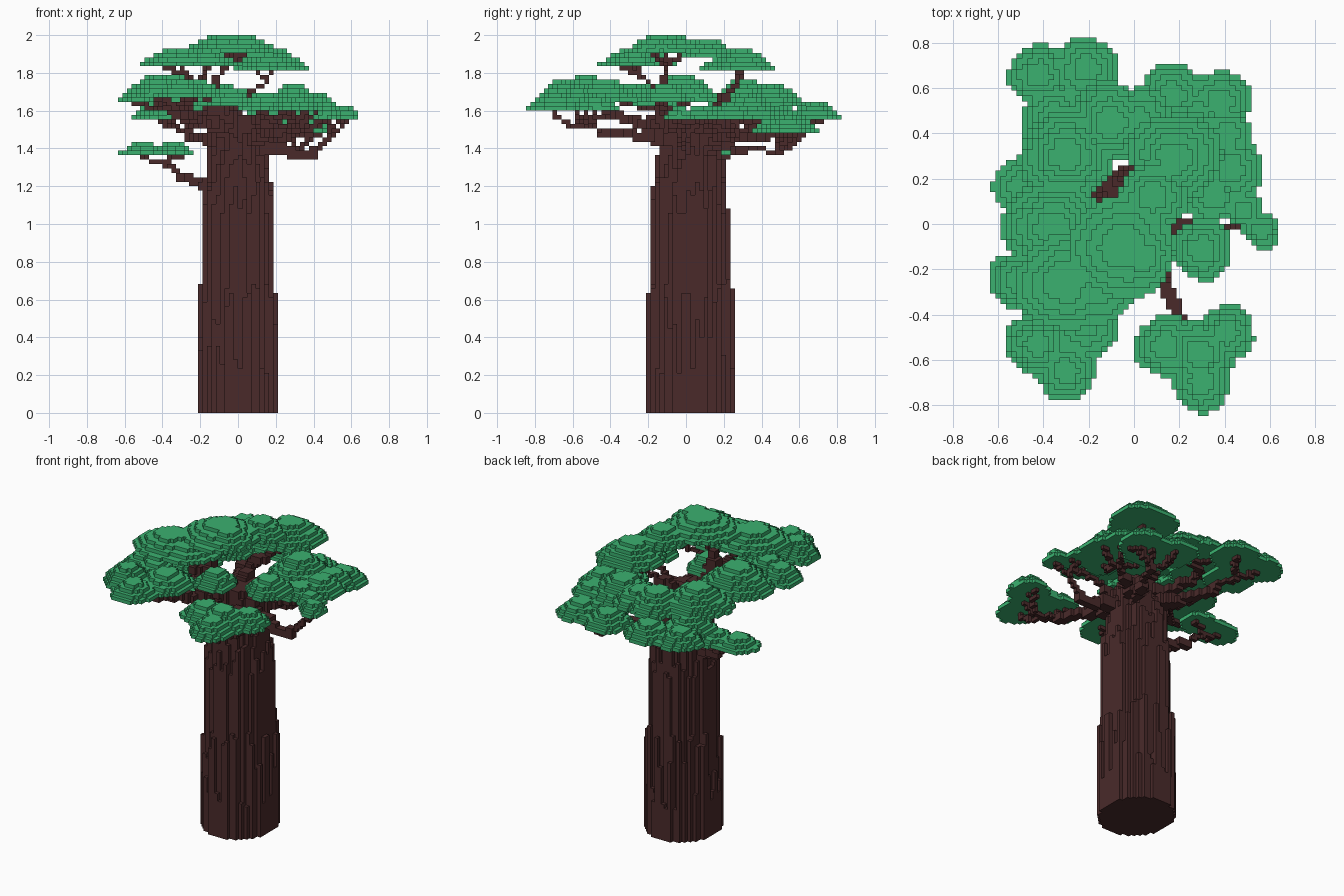
import bpy, bmesh, math, random
from mathutils import Vector

random.seed(4)
V = 2 / 85  # voxel edge length

old = bpy.data.objects.get("Cube")
if old:
    bpy.data.objects.remove(old, do_unlink=True)


def material(name, rgb):
    m = bpy.data.materials.new(name)
    m.use_nodes = True
    m.diffuse_color = (*rgb, 1)
    m.node_tree.nodes["Principled BSDF"].inputs["Base Color"].default_value = (*rgb, 1)
    return m


bark = material("dark_bark", (0.067, 0.023, 0.023))
leaf = material("leaf_green", (0.043, 0.44, 0.16))


def cell(p):
    return tuple(math.floor(c / V) for c in p)


def disc(x, y, r, phase=0.0, wobble=0.0):
    """Grid columns whose centres lie in a slightly wavy circle."""
    n = math.ceil(r * 1.2 / V) + 1
    cx, cy, _ = cell((x, y, 0))
    for i in range(cx - n, cx + n + 1):
        for j in range(cy - n, cy + n + 1):
            dx, dy = (i + .5) * V - x, (j + .5) * V - y
            if math.hypot(dx, dy) <= r * (1 + wobble * math.sin(3 * math.atan2(dy, dx) + phase)):
                yield i, j


def leaf_pad(x, y, z, r, layers=None):
    """Flat-bottomed stepped dome of leaves."""
    layers = layers or round(r * 29)
    base, phase, out = round(z / V), x * 20 + y * 9, set()
    for k in range(layers):
        rr = r * (1 - .8 * (k / layers) ** 1.2)
        out |= {(i, j, base + k) for i, j in disc(x, y, rr, phase, .05)}
    return out


def limb(points, thick=1, thin=1):
    """Stepped branch along a polyline, tapering in voxels."""
    out, pts = set(), [Vector(p) for p in points]
    for s, (a, b) in enumerate(zip(pts, pts[1:])):
        steps = math.ceil((b - a).length / V * 2)
        for n in range(steps + 1):
            f = (s + n / steps) / (len(pts) - 1)
            w = round(thick + (thin - thick) * f)
            i, j, k = cell(a.lerp(b, n / steps))
            o = w // 2
            out |= {(i + u - o, j + v - o, k + t - o)
                    for u in range(w) for v in range(w) for t in range(w)}
    return out


# Trunk: upright columns of bark, lower towards the rim
trunk = set()
for i, j in disc(0, .02, .26):
    x, y = (i + .5) * V, (j + .5) * V - .02
    r = math.hypot(x, y * .92)
    rib = .005 * math.sin(9 * math.atan2(y, x) + 1)
    if r + rib < .115:
        top = 1.57
    elif r + rib < .14:
        top = random.uniform(1.42, 1.54)
    elif r + rib < .167:
        top = random.uniform(1.28, 1.42)
    elif r + rib < .19:
        top = random.uniform(1.05, 1.25)
    elif r < .218:
        top = random.uniform(.2, .72)
    else:
        continue
    trunk |= {(i, j, k) for k in range(round(top / V))}

# Leaf pads, grouped in clusters sharing an underside: x, y, radius, layers
clusters = {
    "crown_top": (1.905, [(-.05, -.1, .23, 4), (.04, -.15, .14, 4)]),
    "crown_left": (1.84, [(-.31, -.26, .21, 4), (-.16, -.27, .17, 3)]),
    "crown_middle": (1.88, [(.08, .12, .15, 4)]),
    "crown_back": (1.82, [(.18, .29, .2, 5)]),
    "front_pads": (1.59, [(.14, -.54, .138), (.41, -.48, .123), (.3, -.7, .13), (.29, -.57, .16)]),
    "front_left_pads": (1.67, [(-.43, -.53, .14, 5), (-.3, -.65, .13, 4), (-.22, -.43, .16, 4)]),
    "inner_front_pads": (1.63, [(-.04, -.17, .12, 4)]),
    "left_pads": (1.65, [(-.51, -.25, .13), (-.36, -.02, .22), (-.38, -.3, .14)]),
    "low_left_pads": (1.36, [(-.5, .17, .12, 3), (-.34, .19, .11, 3)]),
    "back_left_pads": (1.56, [(-.42, .66, .132), (-.21, .685, .143), (-.35, .47, .15)]),
    "back_pads": (1.63, [(-.3, .31, .205), (-.1, .45, .18), (.02, .45, .15)]),
    "back_right_pads": (1.48, [(.17, .57, .14), (.38, .54, .14), (.28, .48, .14)]),
    "right_back_pads": (1.55, [(.43, .24, .14), (.41, .39, .11), (.22, .33, .2), (.35, .12, .12)]),
    "right_pads": (1.64, [(.3, -.11, .138)]),
    "far_right_pads": (1.55, [(.565, -.03, .08, 3), (.49, .06, .08, 3)]),
}
pads = {name: set().union(*(leaf_pad(x, y, z, *rest) for x, y, *rest in lobes))
        for name, (z, lobes) in clusters.items()}

# Main limbs, each ending at a fork: path, thickness
limbs = {
    "front_pads": ([(.06, -.06, 1.44), (.19, -.35, 1.5), (.27, -.55, 1.51)], 3),
    "front_left_pads": ([(-.06, -.06, 1.5), (-.22, -.3, 1.57), (-.32, -.5, 1.62)], 3),
    "inner_front_pads": ([(-.02, -.04, 1.5), (-.03, -.12, 1.56), (-.04, -.16, 1.6)], 2),
    "left_pads": ([(-.06, 0, 1.5), (-.25, -.05, 1.57), (-.38, -.14, 1.6)], 3),
    "low_left_pads": ([(-.14, .08, 1.21), (-.3, .14, 1.27), (-.42, .18, 1.33)], 2),
    "back_left_pads": ([(-.06, .08, 1.44), (-.2, .35, 1.47), (-.3, .57, 1.5)], 3),
    "back_pads": ([(-.04, .06, 1.5), (-.13, .24, 1.55), (-.2, .38, 1.59)], 3),
    "back_right_pads": ([(.08, .1, 1.44), (.2, .32, 1.4), (.29, .5, 1.38)], 2),
    "right_back_pads": ([(.06, .06, 1.45), (.2, .18, 1.46), (.33, .26, 1.48)], 3),
    "right_pads": ([(.06, -.02, 1.48), (.18, -.06, 1.55), (.28, -.1, 1.6)], 2),
    "far_right_pads": ([(.1, 0, 1.42), (.26, -.01, 1.39), (.4, -.02, 1.38), (.5, 0, 1.48)], 3),
    "crown_top": ([(-.05, -.04, 1.5), (-.13, -.12, 1.68), (-.08, -.1, 1.83)], 5),
    "crown_left": ([(-.04, -.04, 1.52), (-.14, -.14, 1.68), (-.22, -.2, 1.76)], 3),
    "crown_back": ([(-.01, .05, 1.52), (0, .2, 1.66), (.12, .25, 1.73)], 3),
}
branches = set()
for name, (path, thick) in limbs.items():
    branches |= limb(path, thick, 1)
    z = clusters[name][0]
    for x, y, r, *_ in clusters[name][1]:
        # Forked twigs from the limb end to under each pad
        end = Vector(path[-1])
        tip = Vector((x, y, z))
        knee = end.lerp(tip, .6)
        knee.z = end.z + (z - end.z) * .3
        branches |= limb([end, knee, tip])
        a = random.uniform(0, math.tau)
        spur = (x + r * .5 * math.cos(a), y + r * .5 * math.sin(a), z)
        branches |= limb([knee, spur])

# Each cell belongs to one part only
leaves = set().union(*pads.values())
trunk -= leaves
branches -= leaves | trunk
solid = leaves | trunk | branches

SIDES = [(axis, sign) for axis in range(3) for sign in (0, 1)]


def build(name, cells, mat):
    """Mesh made of the exposed voxel sides."""
    bm, verts = bmesh.new(), {}

    def vert(p):
        if p not in verts:
            verts[p] = bm.verts.new([c * V for c in p])
        return verts[p]

    for c in sorted(cells):
        for axis, sign in SIDES:
            near = list(c)
            near[axis] += 2 * sign - 1
            if tuple(near) in solid:
                continue
            corners = []
            for u, v in ((0, 0), (1, 0), (1, 1), (0, 1)):
                p = list(c)
                p[axis] += sign
                p[(axis + 1) % 3] += u
                p[(axis + 2) % 3] += v
                corners.append(vert(tuple(p)))
            bm.faces.new(corners if sign else corners[::-1])
    me = bpy.data.meshes.new(name)
    bm.to_mesh(me)
    bm.free()
    me.materials.append(mat)
    bpy.context.collection.objects.link(bpy.data.objects.new(name, me))


build("trunk", trunk, bark)
build("branches", branches, bark)
used = set()
for name, cells in pads.items():
    build(name, cells - used, leaf)
    used |= cells
